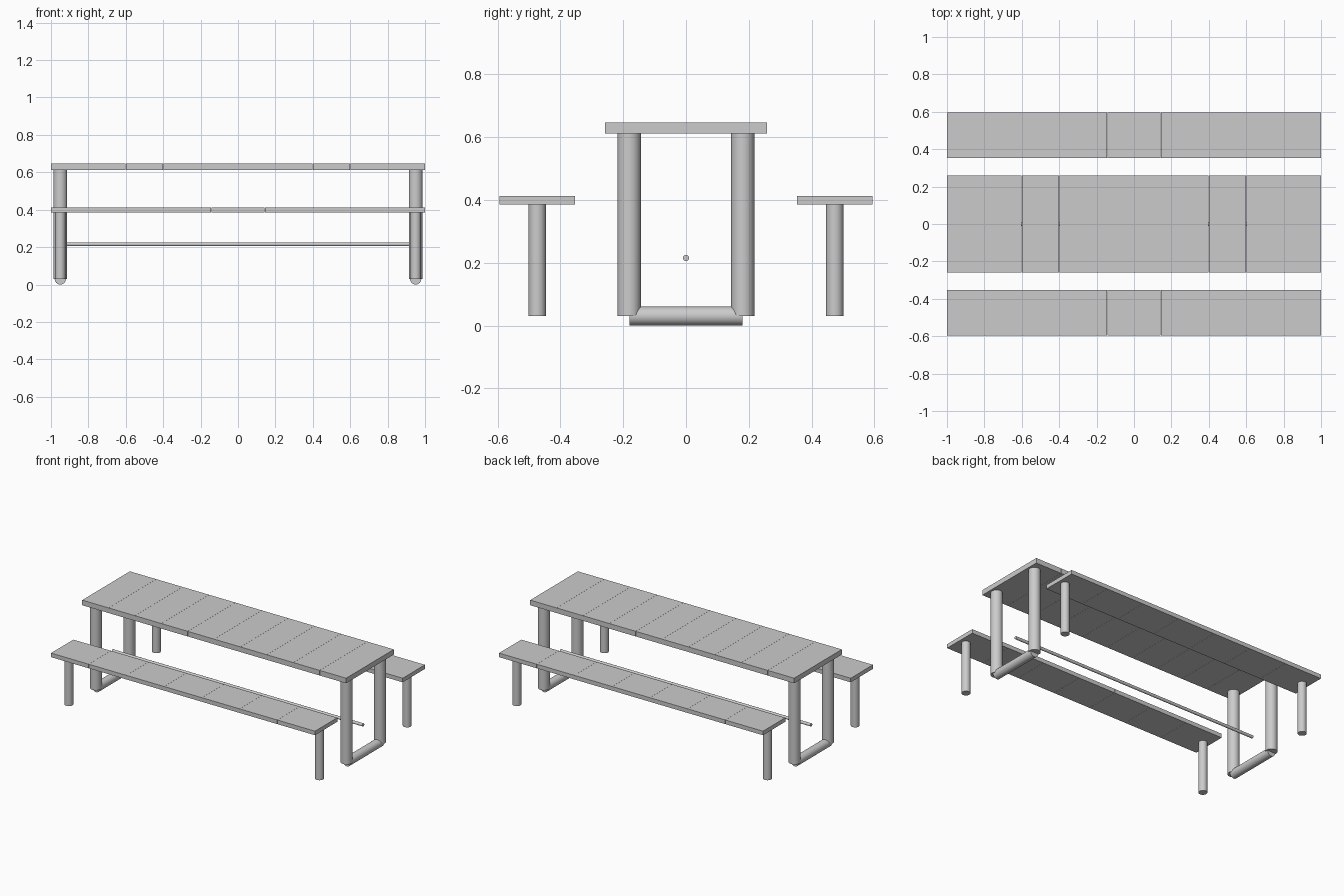
import bpy
import math

if "Cube" in bpy.data.objects:
    bpy.data.objects.remove(bpy.data.objects["Cube"])

grey = bpy.data.materials.new("light_grey")
grey.diffuse_color = (0.6, 0.6, 0.6, 1.0)
grey.use_nodes = True
grey.node_tree.nodes["Principled BSDF"].inputs["Base Color"].default_value = grey.diffuse_color


def box(name, lo, hi):
    bpy.ops.mesh.primitive_cube_add(size=1, location=[(a + b) / 2 for a, b in zip(lo, hi)])
    ob = bpy.context.object
    ob.name = name
    ob.scale = [b - a for a, b in zip(lo, hi)]
    bpy.ops.object.transform_apply(location=False, rotation=False, scale=True)
    ob.data.materials.append(grey)
    return ob


def tube(name, centre, radius, length, rotation=(0, 0, 0)):
    bpy.ops.mesh.primitive_cylinder_add(vertices=48, radius=radius, depth=length,
                                        location=centre, rotation=rotation)
    ob = bpy.context.object
    ob.name = name
    ob.data.materials.append(grey)
    bpy.ops.object.shade_smooth_by_angle(angle=math.radians(40))
    return ob


def planked_slab(name, count, y0, y1, z0, z1):
    # Row of planks laid edge to edge with hairline seams
    step, gap = 2.0 / count, 0.0004
    for i in range(count):
        a = -1 + i * step
        box(f"{name}_plank_{i + 1}",
            (a + (gap if i else 0), y0, z0),
            (a + step - (gap if i < count - 1 else 0), y1, z1))


# Table top and the two bench seats
planked_slab("table_top", 10, -0.258, 0.258, 0.612, 0.647)
for side, s in (("front", -1), ("back", 1)):
    y0, y1 = sorted((s * 0.354, s * 0.595))
    planked_slab(f"{side}_bench_seat", 7, y0, y1, 0.385, 0.413)

# Legs and floor bars at each end
for end, x in (("left", -0.95), ("right", 0.95)):
    for side, s in (("front", -1), ("back", 1)):
        tube(f"{end}_{side}_table_leg", (x, s * 0.181, 0.322), 0.037, 0.584)
        tube(f"{end}_{side}_bench_leg", (x, s * 0.474, 0.208), 0.0275, 0.356)
    tube(f"{end}_floor_bar", (x, 0, 0.03), 0.03, 0.36, (math.pi / 2, 0, 0))

# Long thin stretcher rod between the table ends
tube("stretcher_rod", (0, 0, 0.215), 0.01, 1.9, (0, math.pi / 2, 0))
